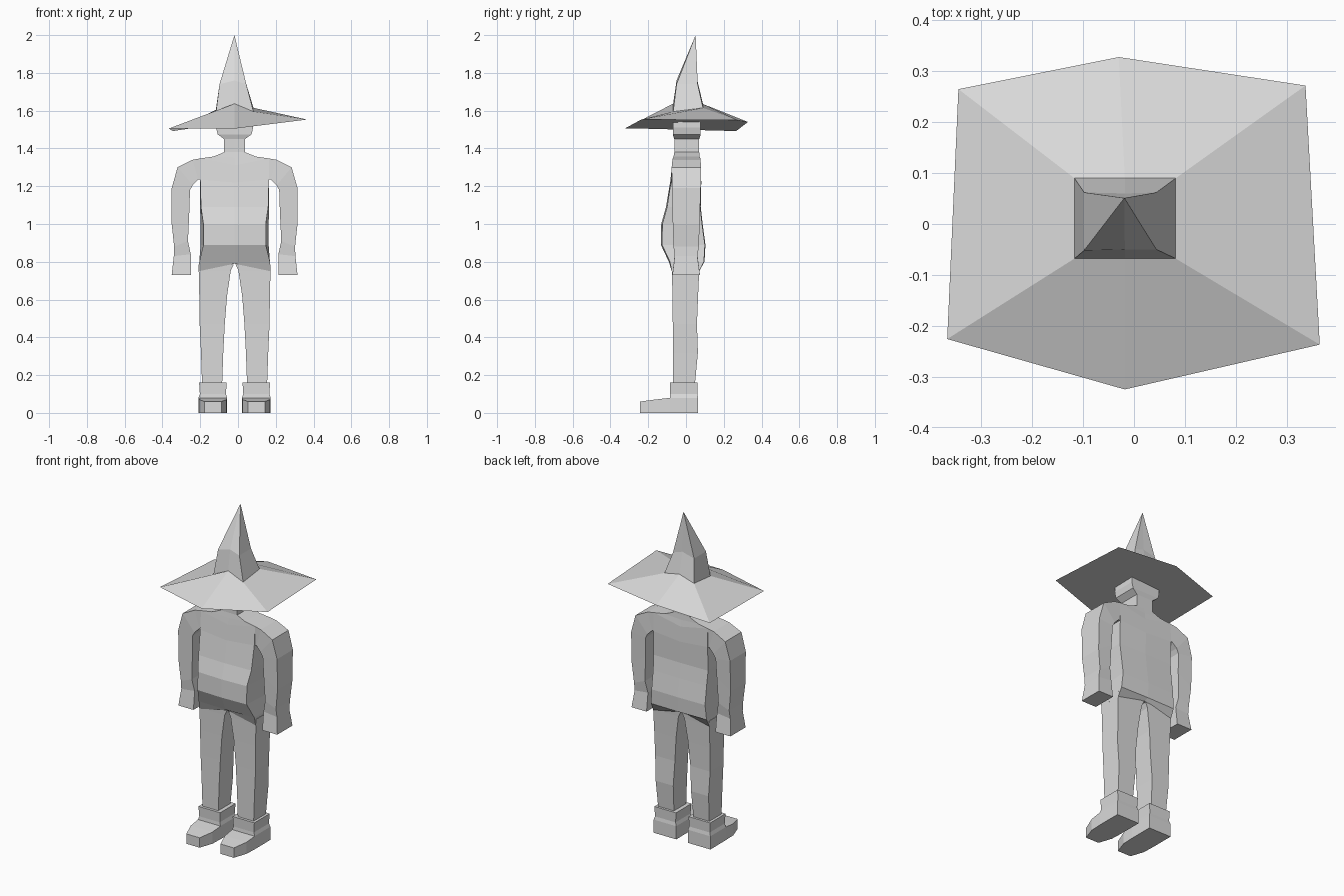
import bpy, bmesh

CX = -0.018  # body centre line

grey = bpy.data.materials.new("light grey")
grey.diffuse_color = (0.7, 0.7, 0.7, 1)


def loft(name, rings, cap_start=True, cap_end=True, mirrored=False):
    """Skin a list of equal-length point rings; optionally mirror across the body centre."""
    bm = bmesh.new()
    for s in ((1, -1) if mirrored else (1,)):
        vs = [[bm.verts.new((CX + s * x, y, z)) for x, y, z in r] for r in rings]
        n = len(vs[0])
        for a, b in zip(vs, vs[1:]):
            for i in range(n):
                j = (i + 1) % n
                bm.faces.new((a[i], a[j], b[j], b[i]))
        if cap_start:
            bm.faces.new(vs[0][::-1])
        if cap_end:
            bm.faces.new(vs[-1])
    bmesh.ops.remove_doubles(bm, verts=bm.verts, dist=1e-5)
    bmesh.ops.recalc_face_normals(bm, faces=bm.faces)
    me = bpy.data.meshes.new(name)
    bm.to_mesh(me)
    bm.free()
    me.materials.append(grey)
    ob = bpy.data.objects.new(name, me)
    bpy.context.collection.objects.link(ob)
    return ob


def box(x0, x1, y0, y1, z):
    return [(x0, y0, z), (x1, y0, z), (x1, y1, z), (x0, y1, z)]


def hexa(wf, wb, yf, yb, z, zm=None, bulge=0.006):
    """Six-point torso section: front and back edges have a middle point."""
    zm = z if zm is None else zm
    return [(-wf, yf, z), (0, yf - bulge, zm), (wf, yf, z),
            (wb, yb, z), (0, yb + bulge / 2, zm), (-wb, yb, z)]


# Torso with forward belly and sloping shoulders
loft("torso", [
    hexa(.19, .19, -.075, .07, .75, .79, 0),
    hexa(.187, .187, -.085, .095, .80),
    hexa(.165, .18, -.127, .10, .89),
    hexa(.165, .18, -.125, .085, 1.0),
    hexa(.178, .183, -.10, .075, 1.09),
    hexa(.182, .182, -.078, .078, 1.235, 1.22),
    hexa(.182, .182, -.070, .076, 1.347, 1.31, 0),
    hexa(.112, .112, -.066, .072, 1.357, 1.35, 0),
    hexa(.056, .056, -.062, .070, 1.38, 1.38, 0),
])

# Neck and head
loft("neck_and_head", [
    box(-.056, .056, -.062, .070, 1.37),
    box(-.056, .056, -.062, .070, 1.45),
    box(-.090, .090, -.070, .078, 1.475),
    box(-.098, .098, -.070, .078, 1.51),
    box(-.098, .098, -.068, .078, 1.58),
])

# Arms: outer x,z / inner x,z / front y / back y
arm = [
    (.182, 1.347, .182, 1.235, -.070, .076),
    (.222, 1.340, .192, 1.235, -.072, .077),
    (.302, 1.300, .222, 1.205, -.076, .080),
    (.333, 1.190, .236, 1.180, -.074, .078),
    (.333, 1.000, .240, 1.060, -.070, .072),
    (.320, .880, .247, .910, -.066, .068),
    (.322, .830, .232, .840, -.060, .060),
    (.333, .730, .232, .730, -.072, .074),
]
loft("arms", [[(xo, f, zo), (xi, f, zi), (xi, b, zi), (xo, b, zo)]
              for xo, zo, xi, zi, f, b in arm], cap_start=False, mirrored=True)

# Legs
loft("legs", [
    box(.005, .190, -.075, .072, .785),
    box(.020, .190, -.074, .070, .755),
    box(.040, .187, -.072, .064, .62),
    box(.052, .185, -.070, .058, .47),
    box(.060, .178, -.070, .063, .32),
    box(.066, .172, -.070, .047, .15),
], mirrored=True)

# Boot cuffs and heels
loft("boots", [
    box(.039, .191, -.086, .064, 0),
    box(.039, .191, -.086, .064, .08),
    box(.046, .184, -.084, .060, .10),
    box(.042, .188, -.086, .062, .16),
], mirrored=True)


def toe_ring(x0, x1, y, h):
    return [(x0, y, 0), (x1, y, 0), (x1, y, h), (x0, y, h)]


# Tapering toes
loft("boot_toes", [
    toe_ring(.039, .191, -.08, .08),
    toe_ring(.042, .188, -.16, .071),
    toe_ring(.070, .160, -.243, .060),
], mirrored=True)

# Hat brim: lopsided six-point rim rising to a rectangular opening
rim = [(-.349, -.226, 1.505), (0, -.325, 1.505), (.383, -.237, 1.553),
       (.355, .272, 1.55), (-.012, .328, 1.54), (-.327, .265, 1.492)]
opening = [(-.099, -.068, 1.59), (0, -.068, 1.637), (.100, -.068, 1.595),
           (.100, .090, 1.615), (0, .090, 1.635), (-.099, .090, 1.605)]
loft("hat_brim", [rim, opening], cap_end=False)

# Pointed crown
middle = [(-.080, -.052, 1.74), (0, -.050, 1.76), (.062, -.050, 1.74),
          (.062, .062, 1.74), (0, .060, 1.76), (-.080, .062, 1.74)]
loft("hat_crown", [opening, middle, [(-.001, .051, 2.0)] * 6],
     cap_start=False, cap_end=False)
